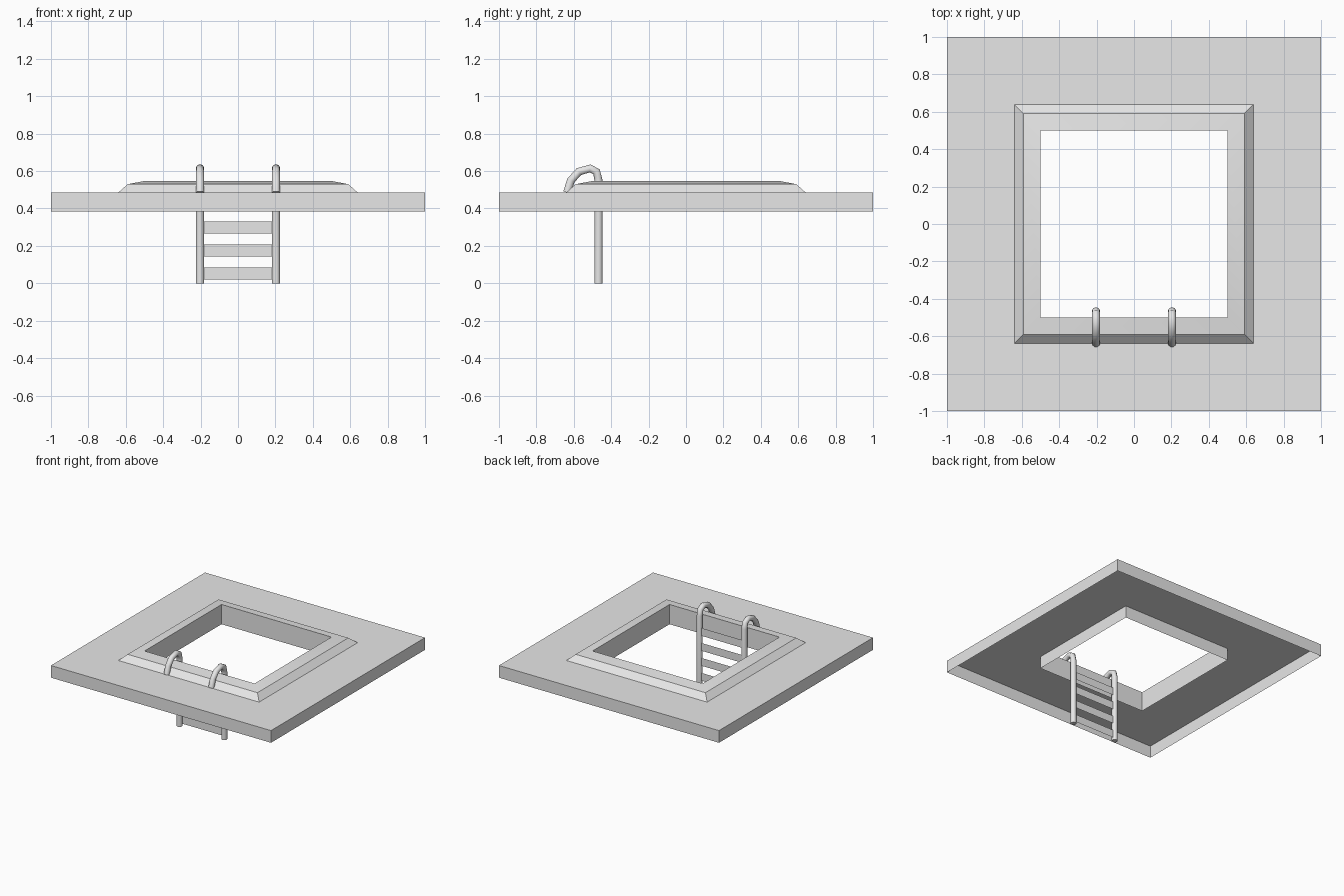
import bpy
import math

old = bpy.data.objects.get("Cube")
if old:
    bpy.data.objects.remove(old, do_unlink=True)

grey = bpy.data.materials.new("plain grey")
grey.use_nodes = True
colour = (0.8, 0.8, 0.8, 1)
grey.diffuse_color = colour
grey.node_tree.nodes["Principled BSDF"].inputs["Base Color"].default_value = colour

DECK_TOP, DECK_BOTTOM = 0.485, 0.385
HOLE = 0.5


def add_mesh(name, verts, faces):
    mesh = bpy.data.meshes.new(name)
    mesh.from_pydata(verts, [], faces)
    mesh.materials.append(grey)
    obj = bpy.data.objects.new(name, mesh)
    bpy.context.collection.objects.link(obj)
    return obj


def square_sweep(name, profile):
    """Sweep an (half width, z) profile around a square."""
    corners = [(-1, -1), (1, -1), (1, 1), (-1, 1)]
    verts = [(sx * r, sy * r, z) for r, z in profile for sx, sy in corners]
    faces = []
    for ring in range(len(profile) - 1):
        a = ring * 4
        for i in range(4):
            j = (i + 1) % 4
            faces.append((a + i, a + j, a + 4 + j, a + 4 + i))
    return add_mesh(name, verts, faces)


def smooth(obj, degrees):
    bpy.ops.object.select_all(action="DESELECT")
    obj.select_set(True)
    bpy.context.view_layer.objects.active = obj
    bpy.ops.object.shade_smooth_by_angle(angle=math.radians(degrees))


# Deck: thin top sheet with an outer skirt, open underneath
square_sweep("deck", [(1, DECK_BOTTOM), (1, DECK_TOP), (HOLE, DECK_TOP)])

# Raised sloping rim and the wall lining the opening
rim = square_sweep("pool_rim", [(0.64, DECK_TOP), (0.59, 0.53),
                                (HOLE, 0.547), (HOLE, DECK_BOTTOM)])
smooth(rim, 25)

# Ladder rails: bent tubes hooked over the rim
RAIL_X, RAIL_Y = 0.203, -0.468
path = [(-0.636, DECK_TOP), (-0.615, 0.55), (-0.573, 0.597), (-0.513, 0.614),
        (-0.478, 0.596), (RAIL_Y, 0.55), (RAIL_Y, 0)]
for side, x in (("left", RAIL_X), ("right", -RAIL_X)):
    curve = bpy.data.curves.new(side + "_ladder_rail", "CURVE")
    curve.dimensions = "3D"
    curve.bevel_depth = 0.0225
    curve.bevel_resolution = 3
    curve.use_fill_caps = True
    spline = curve.splines.new("POLY")
    spline.points.add(len(path) - 1)
    for point, (y, z) in zip(spline.points, path):
        point.co = (x, y, z, 1)
    curve.materials.append(grey)
    rail = bpy.data.objects.new(side + "_ladder_rail", curve)
    bpy.context.collection.objects.link(rail)
    bpy.ops.object.select_all(action="DESELECT")
    rail.select_set(True)
    bpy.context.view_layer.objects.active = rail
    bpy.ops.object.convert(target="MESH")
    smooth(bpy.context.view_layer.objects.active, 50)

# Ladder rungs: flat upright strips between the rails
for n in range(4):
    low = 0.02 + n * 0.123
    high = low + 0.064
    y = RAIL_Y + 0.006
    add_mesh("ladder_rung_%d" % (n + 1),
             [(-RAIL_X, y, low), (RAIL_X, y, low),
              (RAIL_X, y, high), (-RAIL_X, y, high)],
             [(0, 1, 2, 3)])
